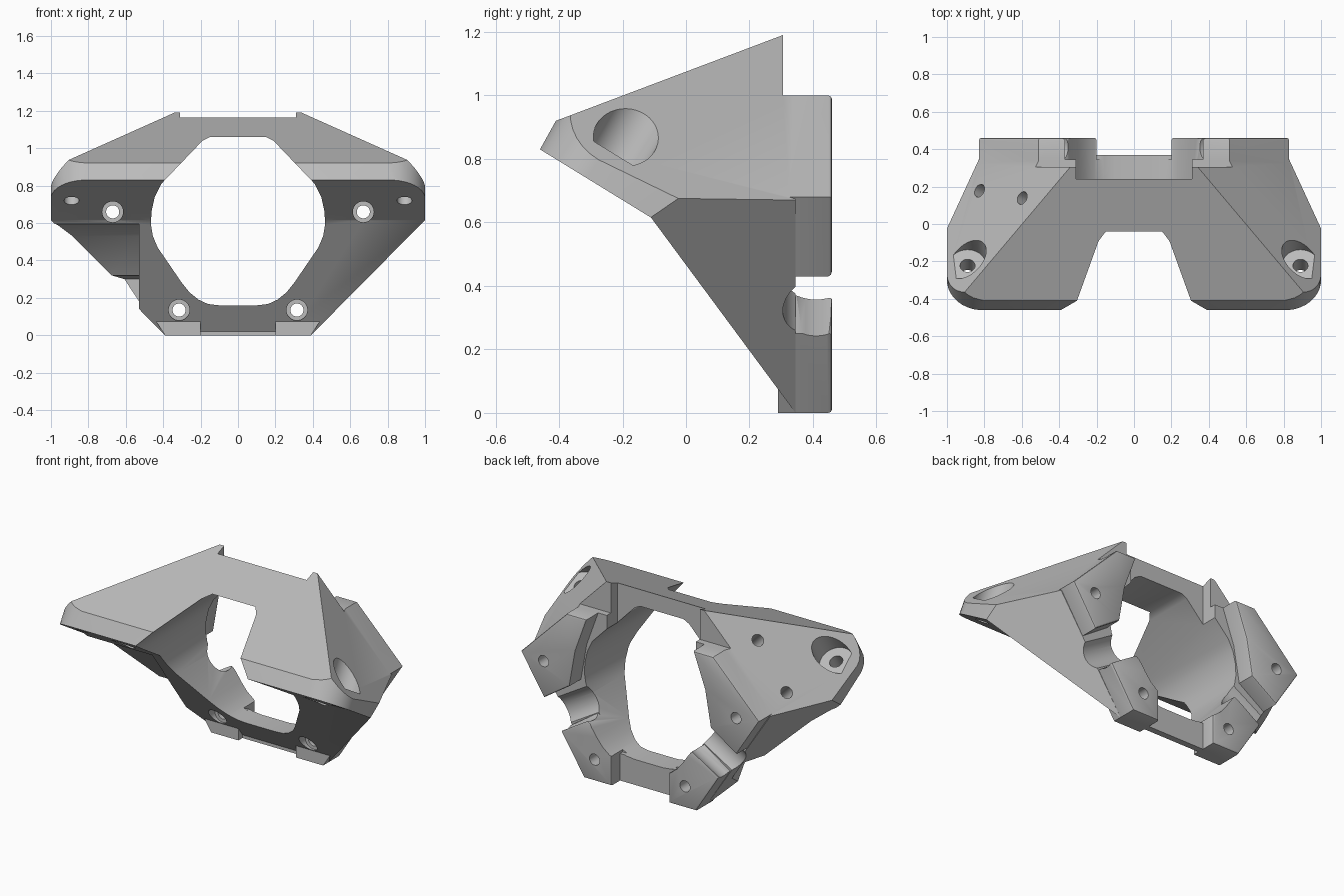
import bpy, bmesh, math
from mathutils import Vector

if "Cube" in bpy.data.objects:
    bpy.data.objects.remove(bpy.data.objects["Cube"])

grey = bpy.data.materials.new("plain_grey")
grey.use_nodes = True
COLOUR = (0.5, 0.5, 0.5, 1)
grey.diffuse_color = COLOUR
grey.node_tree.nodes["Principled BSDF"].inputs["Base Color"].default_value = COLOUR


def add_object(name, bm):
    bmesh.ops.recalc_face_normals(bm, faces=bm.faces)
    mesh = bpy.data.meshes.new(name)
    bm.to_mesh(mesh)
    bm.free()
    mesh.materials.append(grey)
    ob = bpy.data.objects.new(name, mesh)
    bpy.context.collection.objects.link(ob)
    return ob


def prism(points, start, end, axis="y"):
    """Extrude a flat outline along x (points are y, z) or y (points are x, z)."""
    bm = bmesh.new()
    place = (lambda p: (p[0], start, p[1])) if axis == "y" else (lambda p: (start, p[0], p[1]))
    face = bm.faces.new([bm.verts.new(place(p)) for p in points])
    out = bmesh.ops.extrude_face_region(bm, geom=[face])
    move = Vector((0, end - start, 0)) if axis == "y" else Vector((end - start, 0, 0))
    bmesh.ops.translate(bm, verts=[v for v in out["geom"] if isinstance(v, bmesh.types.BMVert)], vec=move)
    bmesh.ops.recalc_face_normals(bm, faces=bm.faces)
    return bm


def slice_off(bm, point, normal):
    """Keep only what lies behind the plane and cap the cut."""
    geom = bm.verts[:] + bm.edges[:] + bm.faces[:]
    bmesh.ops.bisect_plane(bm, geom=geom, dist=1e-5, plane_co=point, plane_no=normal, clear_outer=True)
    bmesh.ops.holes_fill(bm, edges=[e for e in bm.edges if e.is_boundary], sides=0)


def combine(ob, other, operation):
    mod = ob.modifiers.new(other.name, "BOOLEAN")
    mod.operation = operation
    mod.solver = "EXACT"
    mod.object = other
    bpy.context.view_layer.objects.active = ob
    bpy.ops.object.modifier_apply(modifier=mod.name)
    bpy.data.objects.remove(other)


def rod(radius, start, end):
    """A cylinder between two points."""
    a, b = Vector(start), Vector(end)
    bm = bmesh.new()
    bmesh.ops.create_cone(bm, cap_ends=True, segments=40, radius1=radius, radius2=radius, depth=(b - a).length)
    bm.transform((b - a).to_track_quat("Z", "Y").to_matrix().to_4x4())
    bmesh.ops.translate(bm, verts=bm.verts, vec=(a + b) / 2)
    return bm


def cut(ob, bm):
    combine(ob, add_object("cutter", bm), "DIFFERENCE")


def box(x0, x1, y0, y1, z0, z1):
    return prism([(x0, z0), (x1, z0), (x1, z1), (x0, z1)], y0, y1)


# Main body: side profile, trimmed by the sloping flanks and rounded corners
profile = [(0.345, 0), (-0.11, 0.615), (-0.46, 0.83), (-0.41, 0.92), (0.305, 1.19), (0.345, 1.205)]
body = prism(profile, -1, 1, "x")
axis = Vector((0, 0.52, 0.85)).normalized()
front = Vector((0, -0.85, 0.52)).normalized()
screw = Vector((0.89, -0.28, 0.72))
for s in (1, -1):
    slice_off(body, (s * 0.83, 0.345, 0.67), (s * 0.36, 0.171, 0.352))
    slice_off(body, (s * 0.39, 0.345, 0), (s * 0.305, 0.138, -0.2))
    radius = 0.19
    centre = Vector((1 - radius, 0, 0)) + front * (front.dot(Vector((0, -0.46, 0.83))) - radius)
    for i in range(1, 9):
        t = math.pi / 2 * i / 9
        n = Vector((math.cos(t), 0, 0)) + front * math.sin(t)
        p = centre + n * radius
        slice_off(body, (s * p.x, p.y, p.z), (s * n.x, n.y, n.z))
bracket = add_object("bracket", body)

# Step behind the roof
cut(bracket, box(-1, 1, 0.305, 0.5, 1.0, 1.4))

# Rear mounting pads and the bar joining the lower two
upper = [(0.83, 0.68), (0.67, 0.43), (0.49, 0.55), (0.45, 0.78), (0.37, 1.0), (0.51, 1.0)]
lower = [(0.39, 0), (0.55, 0.25), (0.37, 0.37), (0.2, 0.25), (0.2, 0)]
for s in (1, -1):
    for outline in (upper, lower):
        pad = prism([(s * x, z) for x, z in outline], 0.29, 0.46)
        rim = [e for e in pad.edges if all(v.co.y > 0.4 for v in e.verts)]
        bmesh.ops.bevel(pad, geom=rim, offset=0.012, segments=2, profile=0.5, affect="EDGES")
        combine(bracket, add_object("mounting_pad", pad), "UNION")
combine(bracket, add_object("lower_bar", box(-0.25, 0.25, 0.33, 0.37, 0, 0.17)), "UNION")

# Central opening
half = [(0.15, 1.06), (0.19, 1.04), (0.41, 0.81), (0.445, 0.74), (0.463, 0.66), (0.465, 0.59), (0.455, 0.53),
        (0.43, 0.47), (0.30, 0.28), (0.26, 0.23), (0.21, 0.19), (0.16, 0.167), (0.1, 0.16)]
opening = half + [(-x, z) for x, z in reversed(half)]
cut(bracket, prism(opening, -0.8, 0.8))
cut(bracket, box(-0.31, 0.31, 0.24, 0.6, 0.85, 1.4))

for s in (1, -1):
    # Round-bottomed cable channel between the pads
    inner, outer = Vector((s * 0.3, 0.41, 0.51)), Vector((s * 0.78, 0.41, 0.225))
    cut(bracket, rod(0.105, inner, outer))
    # Pad bolt holes with wide front recesses
    for x, z in ((0.67, 0.66), (0.315, 0.135)):
        cut(bracket, rod(0.035, (s * x, -0.8, z), (s * x, 0.6, z)))
        cut(bracket, rod(0.056, (s * x, -0.8, z), (s * x, 0.3, z)))
    # Corner screw holes with deep head recesses
    base = Vector((s * screw.x, screw.y, screw.z))
    cut(bracket, rod(0.04, base - axis * 0.2, base + axis * 0.6))
    cut(bracket, rod(0.1, base + axis * 0.11, base + axis * 0.7))

# Two small holes in the right flank
flank = Vector((-0.36, 0.171, 0.352)).normalized()
for p in (Vector((-0.83, 0.18, 0.759)), Vector((-0.6, 0.14, 1.01))):
    cut(bracket, rod(0.036, p - flank * 0.16, p + flank * 0.1))

# Relief under the right wing
relief = [(0.345, -0.05), (-0.15, 0.6), (-0.06, 0.62), (0.02, 0.55), (0.3, 0.17), (0.3, -0.05)]
cut(bracket, prism([(0.2, -0.05), (-0.2, 0.62), (-0.07, 0.59), (0.02, 0.53), (0.18, 0.32), (0.3, 0.3),
                    (0.3, -0.05)], -1.1, -0.53, "x"))

bpy.ops.object.select_all(action="DESELECT")
bracket.select_set(True)
bpy.context.view_layer.objects.active = bracket
bpy.ops.object.shade_smooth_by_angle(angle=math.radians(28))
